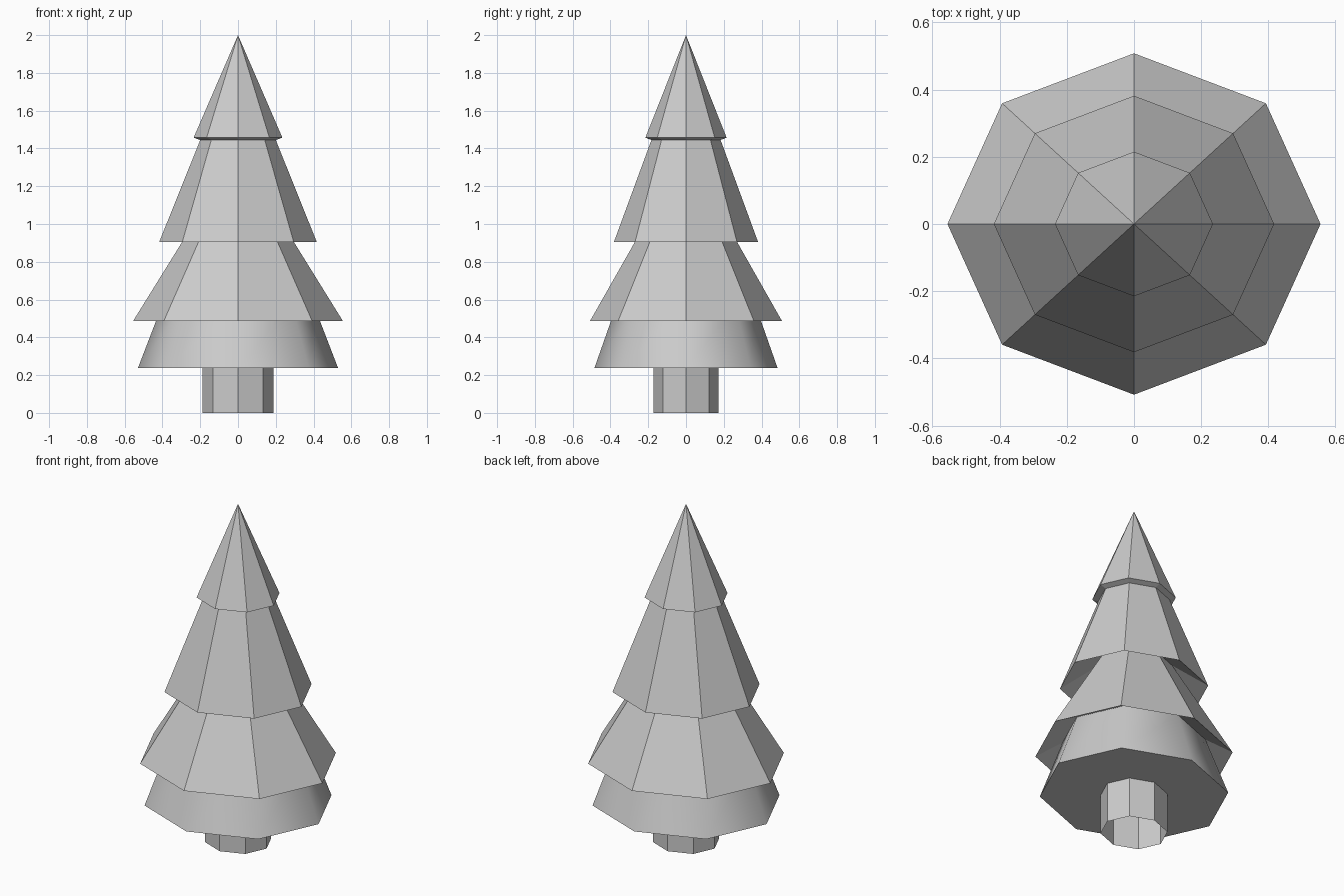
import bpy, bmesh
from math import cos, sin, tau

if "Cube" in bpy.data.objects:
    bpy.data.objects.remove(bpy.data.objects["Cube"])

SIDES = 8
SQUASH = 0.915  # depth relative to width


def lathe(name, profile, smooth=False):
    """Sweep (radius, z) points, listed from the underside up, around z."""
    bm = bmesh.new()
    rings = []
    for r, z in profile:
        if r == 0:
            rings.append([bm.verts.new((0, 0, z))] * SIDES)
        else:
            rings.append([bm.verts.new((r * cos(tau * i / SIDES),
                                        r * SQUASH * sin(tau * i / SIDES), z))
                          for i in range(SIDES)])
    for a, b in zip(rings, rings[1:]):
        for i in range(SIDES):
            j = (i + 1) % SIDES
            corners = list(dict.fromkeys((a[i], a[j], b[j], b[i])))
            bm.faces.new(corners)
    # only the sloping sides of a smooth part are rounded off
    for f in bm.faces:
        f.normal_update()
        f.smooth = smooth and f.normal.z > -0.5
    mesh = bpy.data.meshes.new(name)
    bm.to_mesh(mesh)
    bm.free()
    obj = bpy.data.objects.new(name, mesh)
    bpy.context.collection.objects.link(obj)
    return obj


# trunk: a tube open at the foot
lathe("trunk", [(0.188, 0), (0.188, 0.237)])

# lowest branches: smooth-shaded skirt with a flat underside
lathe("skirt_underside", [(0.188, 0.237), (0.53, 0.237)])
lathe("skirt_branches", [(0.53, 0.237), (0.402, 0.57)], smooth=True)

# faceted tiers: recessed underside, rim, top
lathe("lower_branches", [(0.402, 0.57), (0.555, 0.487), (0.215, 1.035)])
lathe("middle_branches", [(0.215, 1.035), (0.417, 0.905), (0.2, 1.445)])
lathe("top_branches", [(0.2, 1.445), (0.235, 1.457), (0, 2)])
